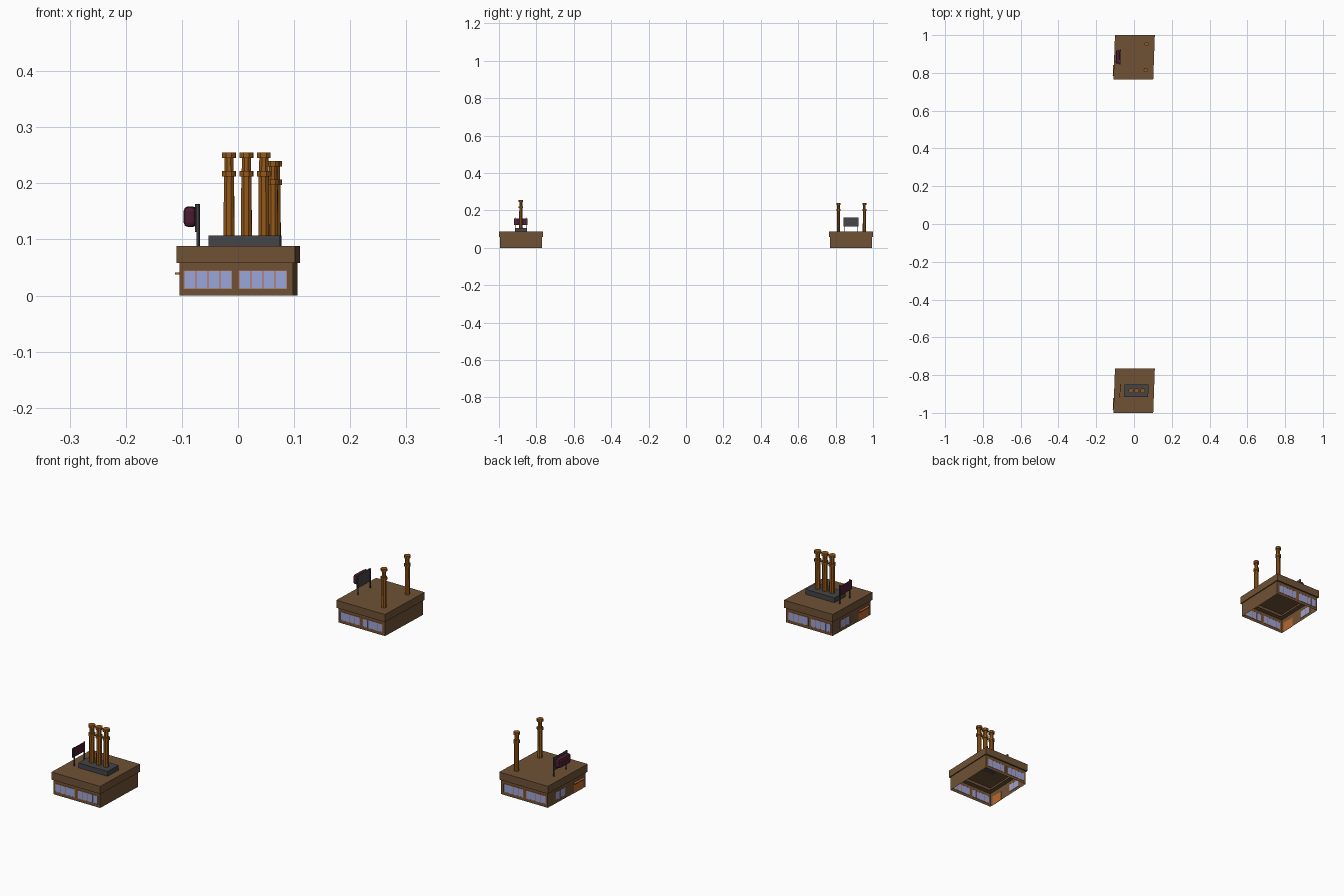
import bpy, bmesh, math

if "Cube" in bpy.data.objects:
    bpy.data.objects.remove(bpy.data.objects["Cube"])

SHEAR = 0.036  # the floor plan leans slightly in x along y


def mat(name, r, g, b):
    m = bpy.data.materials.new(name)
    m.diffuse_color = (r, g, b, 1)
    m.use_nodes = True
    m.node_tree.nodes["Principled BSDF"].inputs["Base Color"].default_value = m.diffuse_color
    return m


BROWN = mat("brown_wall", 0.16, 0.085, 0.035)
RUST = mat("rust_stack", 0.30, 0.10, 0.010)
ORANGE = mat("orange_trim", 0.50, 0.14, 0.03)
BLUE = mat("blue_glass", 0.33, 0.38, 0.70)
DARK = mat("dark_metal", 0.06, 0.06, 0.065)
MAROON = mat("maroon_panel", 0.07, 0.012, 0.03)


def finish(bm, name, yc, m):
    # lean the part, then move it to its building
    for v in bm.verts:
        v.co.x += SHEAR * v.co.y
        v.co.y += yc
    bmesh.ops.recalc_face_normals(bm, faces=bm.faces)
    me = bpy.data.meshes.new(name)
    bm.to_mesh(me)
    bm.free()
    me.materials.append(m)
    ob = bpy.data.objects.new(name, me)
    bpy.context.collection.objects.link(ob)
    return ob


def box(name, yc, x, y, z, m, bevel=0):
    bm = bmesh.new()
    bmesh.ops.create_cube(bm, size=1)
    for v in bm.verts:
        v.co = [(a[0] + a[1]) / 2 + c * (a[1] - a[0]) for a, c in zip((x, y, z), v.co)]
    if bevel:
        bmesh.ops.bevel(bm, geom=bm.edges[:], offset=bevel, segments=2,
                        profile=0.5, affect='EDGES')
    return finish(bm, name, yc, m)


def loft(name, yc, rings, m, cap=True):
    # skin equal-length rings of points
    bm = bmesh.new()
    vs = [[bm.verts.new(p) for p in r] for r in rings]
    n = len(vs[0])
    for a, b in zip(vs, vs[1:]):
        for i in range(n):
            j = (i + 1) % n
            bm.faces.new((a[i], a[j], b[j], b[i]))
    if cap:
        bm.faces.new(vs[-1])
    return finish(bm, name, yc, m)


def rect(x0, x1, y, z):
    return [(x0, -y, z), (x1, -y, z), (x1, y, z), (x0, y, z)]


def circle(x, y, r, z, n=8):
    return [(x + r * math.cos(math.pi * (2 * i + 1) / n),
             y + r * math.sin(math.pi * (2 * i + 1) / n), z) for i in range(n)]


def stack(name, yc, x, y, z0, top, r):
    # chimney with a middle collar and a cap
    c = r * 1.25
    prof = [(r, z0), (r * 0.92, top - 0.043), (c, top - 0.043), (c, top - 0.033),
            (r * 0.85, top - 0.033), (r * 0.82, top - 0.010), (c, top - 0.010), (c, top)]
    loft(name, yc, [circle(x, y, rr, z) for rr, z in prof], RUST)


def front_windows(name, yc, x0, x1, side):
    # four panes with thin orange bars
    y = side * 0.1115
    box(name + "_glass", yc, (x0, x1), (y - 0.0008, y + 0.0008), (0.012, 0.044), BLUE)
    yb = (y - 0.0012, y + 0.0012)
    for i in range(5):
        x = x0 + (x1 - x0) * i / 4
        box(f"{name}_bar_{i}", yc, (x - 0.0007, x + 0.0007), yb, (0.0115, 0.0445), ORANGE)
    for z in (0.012, 0.044):
        box(f"{name}_rail_{z}", yc, (x0, x1), yb, (z - 0.0007, z + 0.0007), ORANGE)


def building(tag, yc):
    # open-bottomed walls and an overhanging roof with a soffit
    loft(tag + "_walls", yc, [rect(-0.100, 0.102, 0.1115, 0),
                              rect(-0.100, 0.102, 0.1115, 0.058)], BROWN, cap=False)
    loft(tag + "_roof", yc, [rect(-0.080, 0.082, 0.0915, 0.058),
                             rect(-0.105, 0.106, 0.1175, 0.058),
                             rect(-0.105, 0.106, 0.1175, 0.088)], BROWN)
    for side in (-1, 1):
        for k, x0 in enumerate((-0.092, 0.006)):
            front_windows(f"{tag}_window_{side}_{k}", yc, x0, x0 + 0.085, side)
    # left side: door, canopy and window
    xs = (-0.1008, -0.0992)
    xb = (-0.1014, -0.0986)
    box(tag + "_door", yc, xs, (-0.098, -0.042), (0, 0.037), ORANGE)
    box(tag + "_canopy", yc, (-0.109, -0.100), (-0.100, -0.040), (0.0375, 0.041), ORANGE)
    box(tag + "_side_glass", yc, xs, (0.010, 0.066), (0.012, 0.044), BLUE)
    for i, y in enumerate((0.010, 0.038, 0.066)):
        box(f"{tag}_side_bar_{i}", yc, xb, (y - 0.001, y + 0.001), (0.0115, 0.0445), ORANGE)
    for z in (0.012, 0.044):
        box(f"{tag}_side_rail_{z}", yc, xb, (0.010, 0.066), (z - 0.0007, z + 0.0007), ORANGE)


def sign_posts(tag, yc, x, ys, top):
    for i, y in enumerate(ys):
        box(f"{tag}_sign_post_{i}", yc, (x - 0.0016, x + 0.0016),
            (y - 0.0016, y + 0.0016), (0.088, top), DARK)


# front building: three stacks on a plinth and a flat sign
F = -0.8825
building("front", F)
box("front_plinth", F, (-0.051, 0.076), (-0.033, 0.033), (0.088, 0.107), DARK)
for i, x in enumerate((-0.016, 0.015, 0.046)):
    stack(f"front_stack_{i}", F, x, 0.0, 0.107, 0.255, 0.0105)
sign_posts("front", F, -0.071, (-0.030, 0.030), 0.162)
box("front_sign_panel", F, (-0.075, -0.0725), (-0.036, 0.034), (0.122, 0.158), MAROON)

# back building: two stacks and a sign with a bulging front
B = 0.8825
building("back", B)
for i, y in enumerate((-0.067, 0.071)):
    stack(f"back_stack_{i}", B, 0.065, y, 0.088, 0.240, 0.0095)
sign_posts("back", B, -0.071, (-0.036, 0.036), 0.163)
box("back_sign_panel", B, (-0.075, -0.0715), (-0.040, 0.040), (0.113, 0.163), DARK)
box("back_sign_bulge", B, (-0.096, -0.074), (-0.034, 0.038), (0.122, 0.159), MAROON, bevel=0.008)
